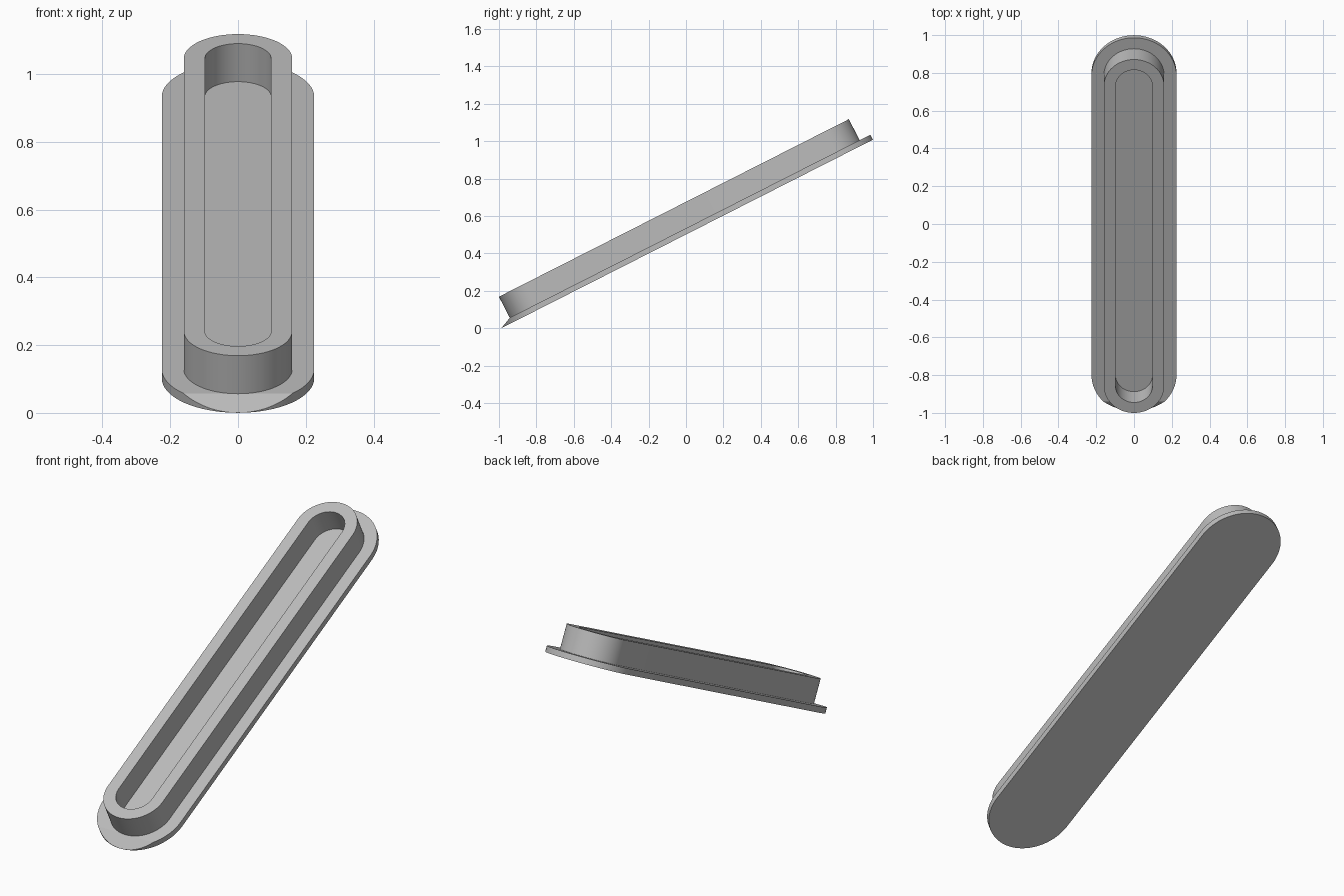
import bpy, bmesh, math
from mathutils import Matrix, Vector

cube = bpy.data.objects.get("Cube")
if cube:
    bpy.data.objects.remove(cube, do_unlink=True)

TILT = Matrix.Rotation(math.radians(26.9), 4, 'X')
MID = 0.2335        # centre of the slot along the slope
HALF = 0.889        # distance from the centre to each end arc's centre
BASE, DECK, RIM = 0.447, 0.477, 0.603   # heights across the slope
SEGMENTS = 32

grey = bpy.data.materials.new("plain grey")
grey.use_nodes = True
colour = (0.5, 0.5, 0.5, 1)
grey.diffuse_color = colour
grey.node_tree.nodes["Principled BSDF"].inputs["Base Color"].default_value = colour


def stadium(bm, radius, z):
    """Ring of vertices around a round-ended slot."""
    verts = []
    for end, start in ((1, 0), (-1, math.pi)):
        for i in range(SEGMENTS + 1):
            a = start + math.pi * i / SEGMENTS
            verts.append(bm.verts.new((radius * math.cos(a),
                                       MID + end * HALF + radius * math.sin(a), z)))
    return verts


def bridge(bm, a, b):
    for i in range(len(a)):
        j = (i + 1) % len(a)
        bm.faces.new((a[i], a[j], b[j], b[i]))


def finish(bm, name):
    bmesh.ops.recalc_face_normals(bm, faces=bm.faces)
    bm.transform(TILT)
    mesh = bpy.data.meshes.new(name)
    bm.to_mesh(mesh)
    bm.free()
    mesh.materials.append(grey)
    obj = bpy.data.objects.new(name, mesh)
    bpy.context.collection.objects.link(obj)
    bpy.ops.object.select_all(action='DESELECT')
    obj.select_set(True)
    bpy.context.view_layer.objects.active = obj
    bpy.ops.object.shade_smooth_by_angle(angle=math.radians(20))


# Base flange, with its low end cut to a slanted edge
bm = bmesh.new()
low, high = stadium(bm, 0.225, BASE), stadium(bm, 0.225, DECK)
bridge(bm, low, high)
bm.faces.new(low)
bm.faces.new(high)
tip = Vector((0, MID - HALF - 0.225, BASE))
shoulder = Vector((0, MID - HALF - 0.157, DECK))
slant = shoulder - tip
normal = Vector((0, -slant.z, slant.y))
bmesh.ops.bisect_plane(bm, geom=bm.verts[:] + bm.edges[:] + bm.faces[:],
                       plane_co=tip + normal * 0.001, plane_no=normal, clear_outer=True)
bmesh.ops.holes_fill(bm, edges=[e for e in bm.edges if e.is_boundary])
finish(bm, "base_flange")

# Raised wall around the open slot
bm = bmesh.new()
loops = [stadium(bm, r, z) for r, z in
         ((0.16, DECK), (0.16, RIM), (0.098, RIM), (0.098, DECK))]
for i in range(4):
    bridge(bm, loops[i], loops[(i + 1) % 4])
finish(bm, "slot_wall")
